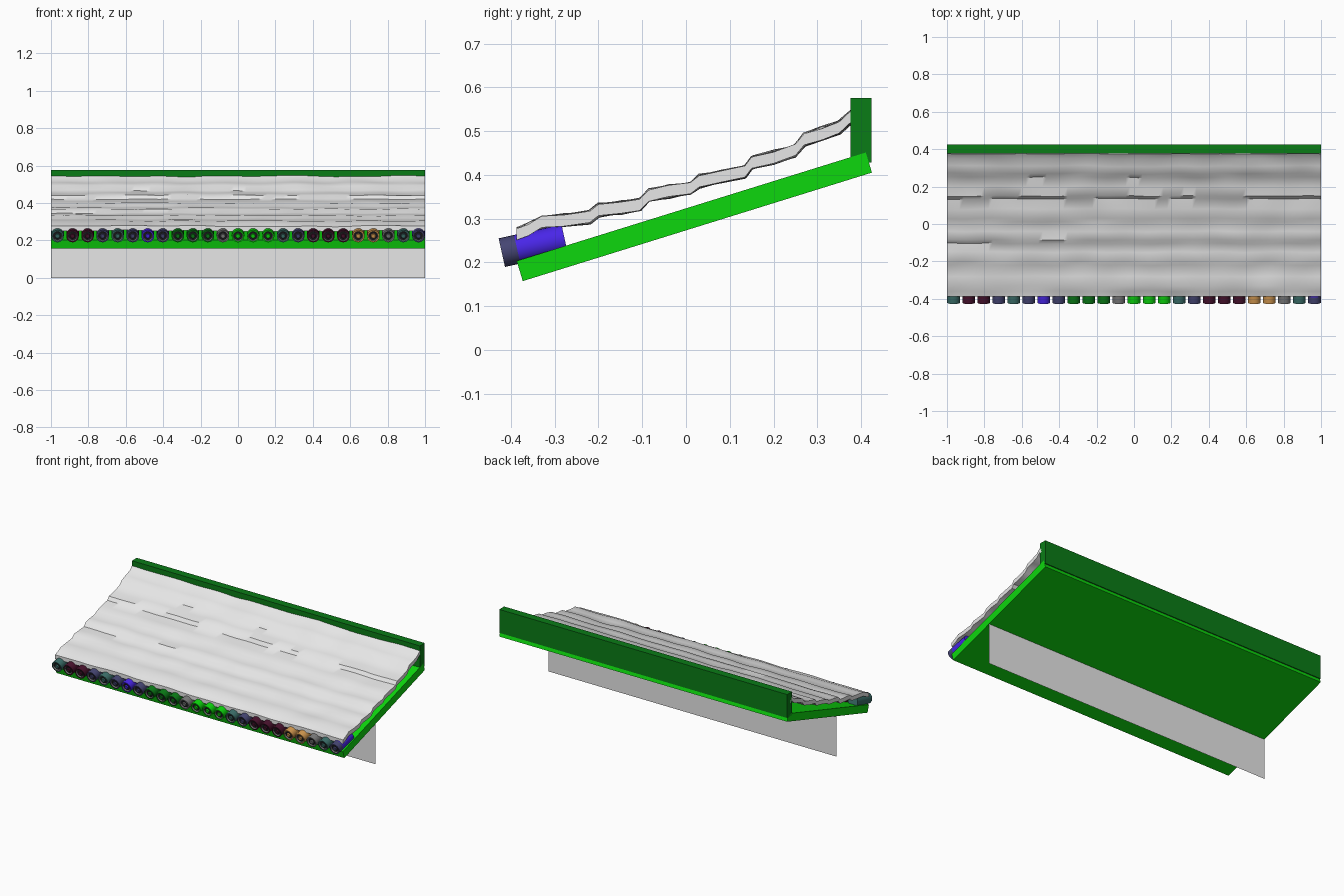
import bpy, bmesh, math
from mathutils import Matrix, Vector, noise

if "Cube" in bpy.data.objects:
    bpy.data.objects.remove(bpy.data.objects["Cube"], do_unlink=True)


def material(name, rgb):
    m = bpy.data.materials.new(name)
    m.use_nodes = True
    m.diffuse_color = (*rgb, 1)
    m.node_tree.nodes["Principled BSDF"].inputs["Base Color"].default_value = (*rgb, 1)
    return m


MATS = {name: material(name, rgb) for name, rgb in {
    "white": (.8, .8, .8),
    "bright_green": (.004, .68, .004),
    "dark_green": (.003, .2, .008),
    "teal": (.045, .16, .145),
    "maroon": (.065, .006, .026),
    "navy": (.06, .06, .17),
    "blue": (.07, .02, .85),
    "grey": (.2, .2, .2),
    "orange": (.66, .32, .08),
    "black": (.015, .015, .018),
}.items()}


def finish(name, bm, mats, smooth=None):
    bmesh.ops.recalc_face_normals(bm, faces=bm.faces)
    mesh = bpy.data.meshes.new(name)
    bm.to_mesh(mesh)
    bm.free()
    for m in mats:
        mesh.materials.append(MATS[m])
    ob = bpy.data.objects.new(name, mesh)
    bpy.context.collection.objects.link(ob)
    if smooth:
        bpy.ops.object.select_all(action='DESELECT')
        ob.select_set(True)
        bpy.context.view_layer.objects.active = ob
        bpy.ops.object.shade_smooth_by_angle(angle=math.radians(smooth))
    return ob


def extrude_profile(name, profile, mat):
    """Extrude a closed (y, z) outline along the full width."""
    bm = bmesh.new()
    face = bm.faces.new([bm.verts.new((-1, y, z)) for y, z in profile])
    ext = bmesh.ops.extrude_face_region(bm, geom=[face])
    bmesh.ops.translate(bm, vec=(2, 0, 0),
                        verts=[v for v in ext["geom"] if isinstance(v, bmesh.types.BMVert)])
    return finish(name, bm, [mat])


# Sloping deck and ridge board
extrude_profile("roof_deck", [(-.373, .157), (.425, .405), (.411, .451), (-.387, .203)],
                "bright_green")
extrude_profile("ridge_board", [(.376, .428), (.424, .428), (.424, .575), (.376, .575)],
                "dark_green")

# Thin wall hanging under the deck
bm = bmesh.new()
bm.faces.new([bm.verts.new((x, -.063, z)) for x, z in ((-1, 0), (1, 0), (1, .258), (-1, .258))])
finish("hanging_wall", bm, ["white"])

# Stepped, slightly uneven roof covering
STEPS = [(-.387, .277), (-.36, .287), (-.33, .303), (-.28, .309), (-.22, .317), (-.2, .333),
         (-.15, .338), (-.105, .345), (-.085, .366), (-.04, .375), (.01, .382), (.03, .398),
         (.08, .408), (.135, .42), (.15, .441), (.2, .453), (.25, .467), (.27, .492),
         (.31, .507), (.35, .521), (.375, .544), (.39, .533)]
COLUMNS, THICK = 90, .026


def section(x):
    top = []
    for y, z in STEPS:
        dy = .006 * noise.noise(Vector((x * 6, y * 5, 7)))
        dz = .007 * noise.noise(Vector((x * 5, y * 14, 1)))
        top.append(Vector((x, y + (dy if y > -.38 else 0), z + dz)))
    return top, [p - Vector((0, 0, THICK)) for p in top]


bm = bmesh.new()
rows = []
for i in range(COLUMNS + 1):
    top, low = section(-1 + 2 * i / COLUMNS)
    rows.append([[bm.verts.new(p) for p in side] for side in (top, low)])
for (ta, la), (tb, lb) in zip(rows, rows[1:]):
    for a, b in ((ta, tb), (la, lb)):
        for j in range(len(STEPS) - 1):
            bm.faces.new((a[j], b[j], b[j + 1], a[j + 1]))
    for j in (0, -1):
        bm.faces.new((ta[j], tb[j], lb[j], la[j]))
for top, low in (rows[0], rows[-1]):
    for j in range(len(STEPS) - 1):
        bm.faces.new((top[j], top[j + 1], low[j + 1], low[j]))
finish("roof_covering", bm, ["white"], 40)

# Row of eave tubes: (radius, depth, material slot of the band that follows)
R, LENGTH, SIDES = .0335, .147, 20
TUBE = [(0, LENGTH, 1), (R, LENGTH, 1), (R, .036, 0), (R, 0, 0), (R * .78, 0, 2),
        (R * .64, .006, 3), (R * .4, .006, 0), (R * .3, .001, 0), (0, .001, 0)]
COLOURS = ("teal maroon maroon navy teal navy blue navy dark_green dark_green dark_green grey "
           "bright_green bright_green bright_green teal navy maroon maroon maroon "
           "orange orange grey teal navy").split()


def eave_tube(index, colour):
    bm = bmesh.new()
    rings = []
    for r, d, _ in TUBE:
        if r == 0:
            rings.append([bm.verts.new((0, 0, d))] * SIDES)
        else:
            rings.append([bm.verts.new((r * math.cos(k * math.tau / SIDES),
                                        r * math.sin(k * math.tau / SIDES), d))
                          for k in range(SIDES)])
    for a, b, (_, _, slot) in zip(rings, rings[1:], TUBE):
        for k in range(SIDES):
            n = (k + 1) % SIDES
            corners = list(dict.fromkeys((a[k], a[n], b[n], b[k])))
            bm.faces.new(corners).material_index = slot
    x = -.965 + 1.93 * index / (len(COLOURS) - 1)
    place = Matrix.Translation((x, -.421, .222)) @ Matrix.Rotation(math.radians(-77.5), 4, 'X')
    bm.transform(place)
    # The end tube has a blue body behind its front band
    body = "blue" if index == len(COLOURS) - 1 else colour
    finish(f"eave_tube_{index + 1}", bm, [colour, body, "grey", "black"], 35)


for index, colour in enumerate(COLOURS):
    eave_tube(index, colour)
